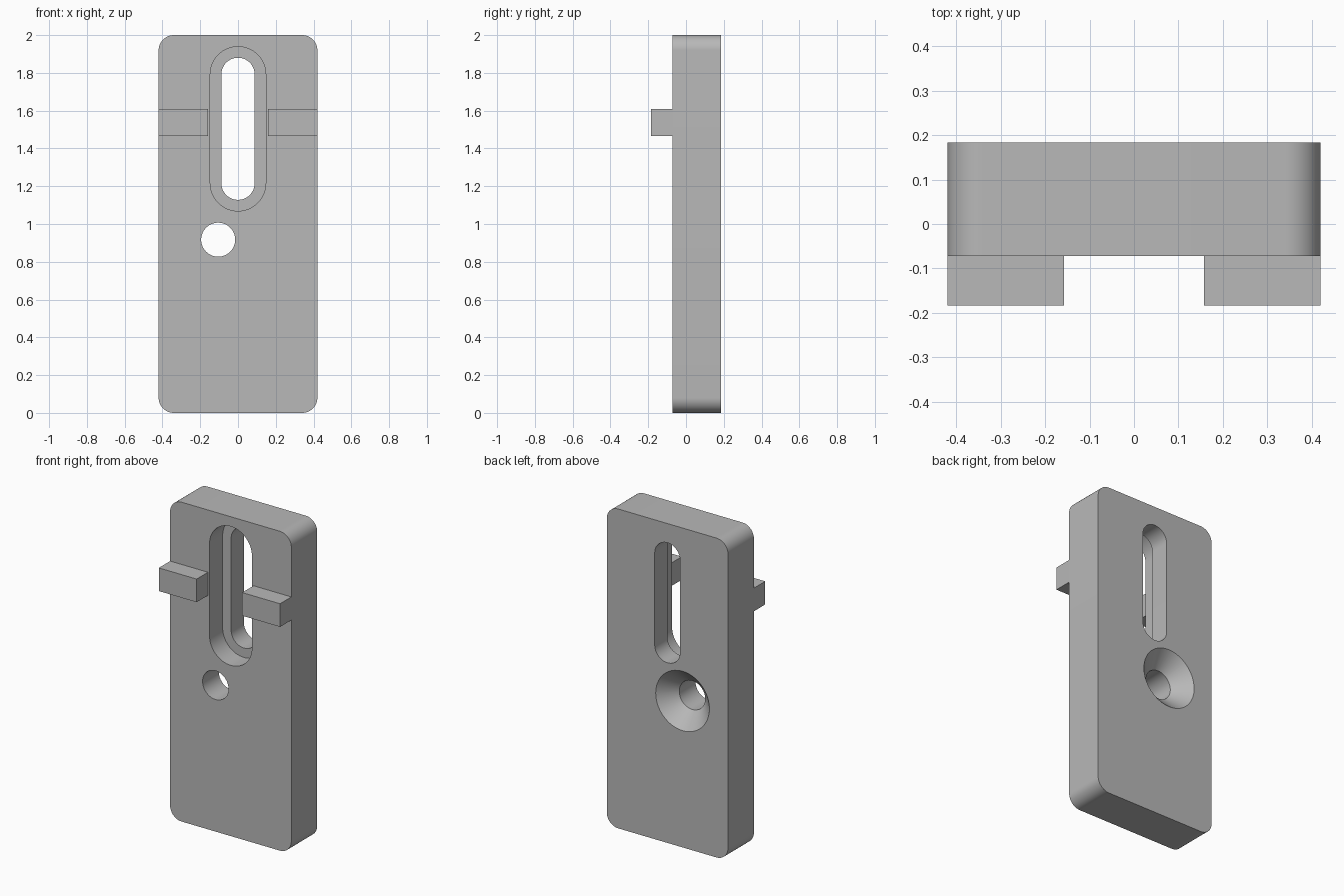
import bpy
import bmesh
from math import cos, sin, pi

default = bpy.data.objects.get("Cube")
if default:
    bpy.data.objects.remove(default, do_unlink=True)

grey = bpy.data.materials.new("plain grey")
grey.use_nodes = True
colour = (0.48, 0.48, 0.48, 1)
grey.diffuse_color = colour
grey.node_tree.nodes["Principled BSDF"].inputs["Base Color"].default_value = colour

FRONT, BACK = -0.072, 0.184
TAB_FRONT = -0.184
HALF_WIDTH = 0.42


def outline(cx, cz, half_x, half_z, radius, steps=16):
    """Rounded rectangle in the xz plane; equal sizes give a slot or circle."""
    points = []
    for corner, (sx, sz) in enumerate([(1, 1), (-1, 1), (-1, -1), (1, -1)]):
        for i in range(steps + 1):
            a = (corner + i / steps) * pi / 2
            points.append((cx + sx * (half_x - radius) + radius * cos(a),
                           cz + sz * (half_z - radius) + radius * sin(a)))
    return points


def loft(name, sections):
    """Join (y, outline) sections from front to back into a closed solid."""
    bm = bmesh.new()
    rings = [[bm.verts.new((x, y, z)) for x, z in pts] for y, pts in sections]
    count = len(rings[0])
    for a, b in zip(rings, rings[1:]):
        for i in range(count):
            j = (i + 1) % count
            bm.faces.new((a[i], a[j], b[j], b[i]))
    bm.faces.new(rings[0])
    bm.faces.new(rings[-1])
    bmesh.ops.remove_doubles(bm, verts=bm.verts, dist=1e-5)
    bmesh.ops.recalc_face_normals(bm, faces=bm.faces)
    mesh = bpy.data.meshes.new(name)
    bm.to_mesh(mesh)
    bm.free()
    mesh.materials.append(grey)
    obj = bpy.data.objects.new(name, mesh)
    bpy.context.collection.objects.link(obj)
    return obj


def activate(obj):
    bpy.ops.object.select_all(action="DESELECT")
    obj.select_set(True)
    bpy.context.view_layer.objects.active = obj


def cut(target, cutter):
    mod = target.modifiers.new("cut", "BOOLEAN")
    mod.operation = "DIFFERENCE"
    mod.solver = "EXACT"
    mod.object = cutter
    activate(target)
    bpy.ops.object.modifier_apply(modifier=mod.name)
    bpy.data.objects.remove(cutter, do_unlink=True)


# Plate with rounded corners
body = outline(0, 1, HALF_WIDTH, 1, 0.08)
plate = loft("plate", [(FRONT, body), (BACK, body)])

# Stepped slot, wide at the front and narrow at the back
def slot(radius):
    return outline(0, 1.504, radius, 0.288 + radius, radius)


STEP = 0.058
cut(plate, loft("slot_cutter", [(FRONT - 0.1, slot(0.147)), (STEP, slot(0.147)),
                                (STEP, slot(0.088)), (BACK + 0.1, slot(0.088))]))

# Round hole with a conical countersink at the back
def circle(radius):
    return outline(-0.105, 0.917, radius, radius, radius)


cut(plate, loft("hole_cutter", [(FRONT - 0.1, circle(0.09)), (BACK - 0.096, circle(0.09)),
                                (BACK + 0.02, circle(0.206))]))

activate(plate)
bpy.ops.object.shade_smooth_by_angle(angle=pi / 6)

# Pair of rectangular tabs on the front
for side, name in ((1, "left_tab"), (-1, "right_tab")):
    x0, x1, z0, z1 = side * 0.158, side * HALF_WIDTH, 1.465, 1.61
    box = [(x0, z0), (x1, z0), (x1, z1), (x0, z1)]
    loft(name, [(TAB_FRONT, box), (FRONT, box)])
